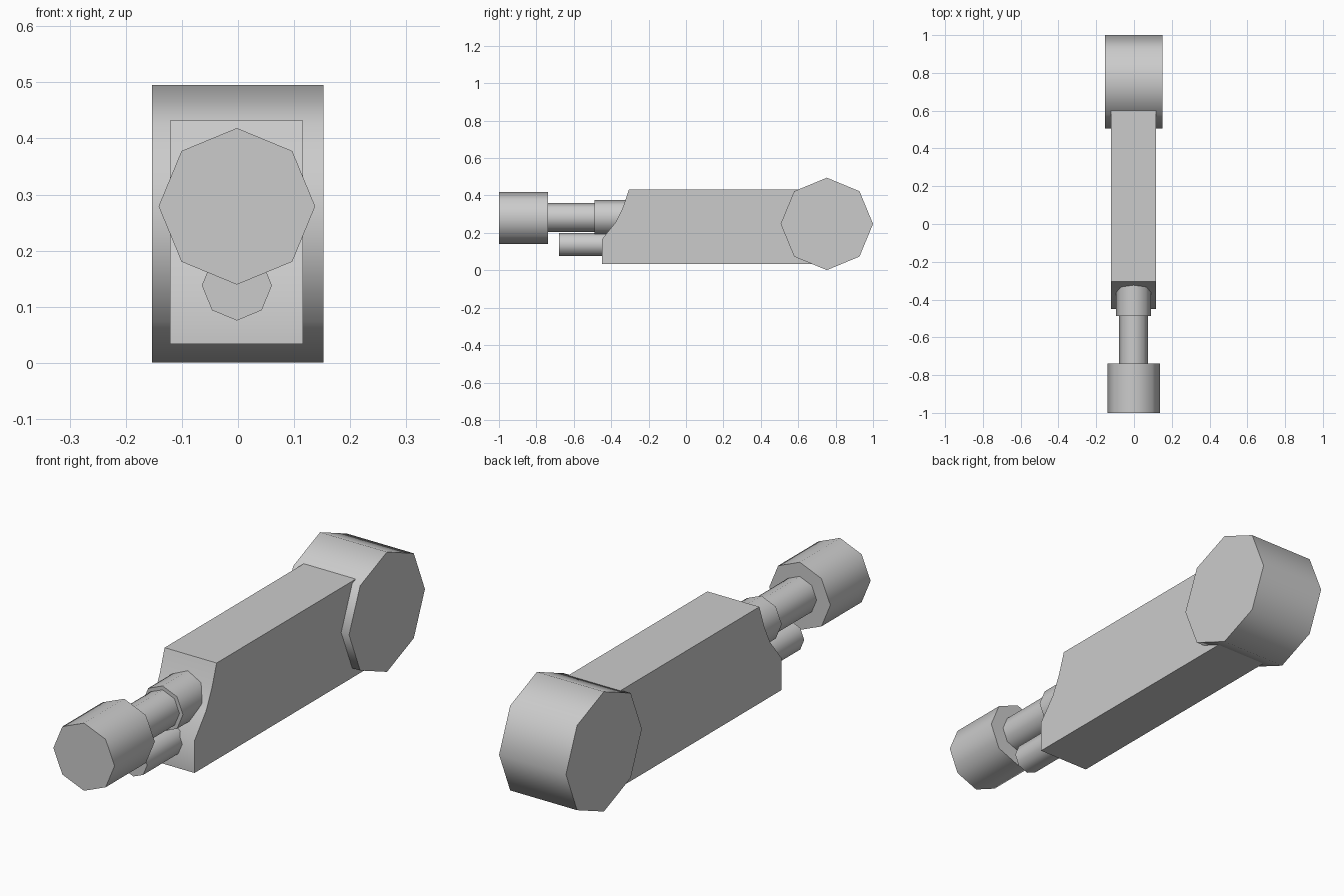
import bpy, bmesh
from math import radians, sin, cos, pi

if "Cube" in bpy.data.objects:
    bpy.data.objects.remove(bpy.data.objects["Cube"])


def prism(name, ring, axis, start, end):
    """Extrude a closed 2D ring along x (ring is y,z) or y (ring is x,z)."""
    bm = bmesh.new()
    place = (lambda a, b, t: (t, a, b)) if axis == 'x' else (lambda a, b, t: (a, t, b))
    face = bm.faces.new([bm.verts.new(place(a, b, start)) for a, b in ring])
    new = bmesh.ops.extrude_face_region(bm, geom=[face], use_keep_orig=True)['geom']
    offset = place(0, 0, end - start)
    bmesh.ops.translate(bm, vec=offset, verts=[g for g in new if isinstance(g, bmesh.types.BMVert)])
    bmesh.ops.recalc_face_normals(bm, faces=bm.faces)
    mesh = bpy.data.meshes.new(name)
    bm.to_mesh(mesh)
    bm.free()
    obj = bpy.data.objects.new(name, mesh)
    bpy.context.collection.objects.link(obj)
    bpy.ops.object.select_all(action='DESELECT')
    obj.select_set(True)
    bpy.context.view_layer.objects.active = obj
    bpy.ops.object.shade_smooth_by_angle(angle=radians(50))
    return obj


def octagon(a, b, r):
    return [(a + r * cos(i * pi / 4), b + r * sin(i * pi / 4)) for i in range(8)]


# Main body with a scooped front edge, running into the rear drum
prism("body", [(-0.449, 0.034), (-0.449, 0.166), (-0.374, 0.260), (-0.337, 0.337),
               (-0.305, 0.432), (0.70, 0.432), (0.70, 0.034)], 'x', -0.121, 0.116)

# Rear drum lying across the body
prism("rear_drum", octagon(0.753, 0.248, 0.247), 'x', -0.153, 0.152)

# Front barrel assembly: name, centre z, radius, front y, back y
for name, z, r, y0, y1 in [
    ("front_cylinder", 0.279, 0.1395, -1.0, -0.738),
    ("barrel", 0.283, 0.077, -0.738, -0.488),
    ("barrel_collar", 0.283, 0.093, -0.488, -0.30),
    ("lower_tube", 0.138, 0.0625, -0.678, -0.40),
]:
    prism(name, octagon(-0.002, z, r), 'y', y0, y1)
